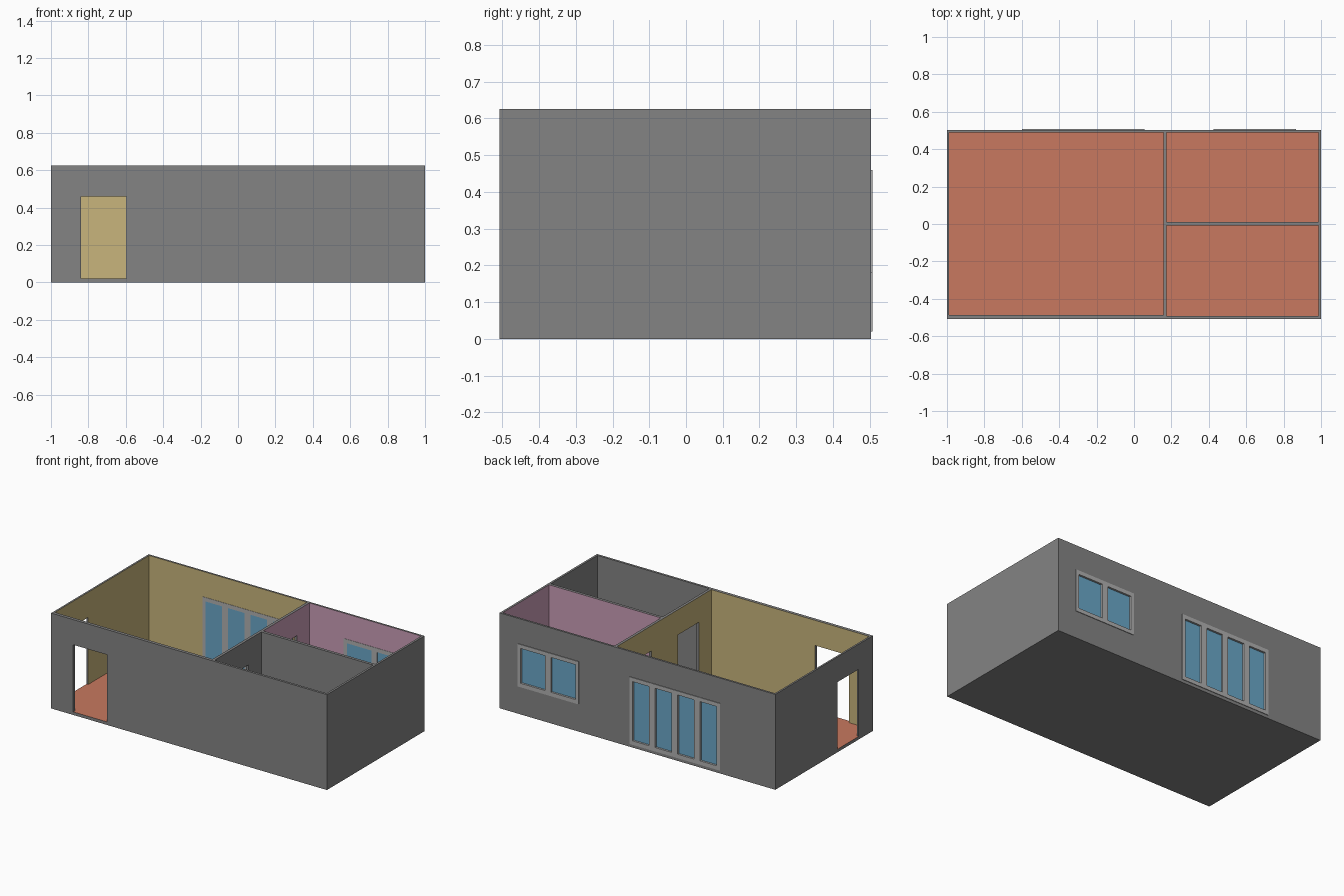
import bpy, bmesh

if "Cube" in bpy.data.objects:
    bpy.data.objects.remove(bpy.data.objects["Cube"])

H, FLOOR, HEAD = 0.625, 0.02, 0.46   # wall top, floor level, opening head


def material(name, r, g, b):
    m = bpy.data.materials.new(name)
    m.diffuse_color = (r, g, b, 1)
    m.use_nodes = True
    m.node_tree.nodes["Principled BSDF"].inputs["Base Color"].default_value = m.diffuse_color
    return m


MATS = [material("wall_grey", .23, .23, .23), material("tan_paint", .58, .46, .20),
        material("pink_paint", .59, .34, .47), material("floor_orange", .58, .19, .115),
        material("frame_grey", .44, .44, .44), material("glass_blue", .145, .39, .58)]
GREY, TAN, PINK, ORANGE, FRAME, GLASS = range(6)


def box(name, x, y, z, mat=GREY, bottom=None):
    """Box from (min, max) ranges; the bottom face can have its own colour."""
    bm = bmesh.new()
    bmesh.ops.create_cube(bm, size=1)
    for v in bm.verts:
        v.co = [r[0] if c < 0 else r[1] for c, r in zip(v.co, (x, y, z))]
    bm.normal_update()
    for f in bm.faces:
        f.material_index = bottom if bottom is not None and f.normal.z < -.5 else mat
    me = bpy.data.meshes.new(name)
    bm.to_mesh(me)
    bm.free()
    for m in MATS:
        me.materials.append(m)
    ob = bpy.data.objects.new(name, me)
    bpy.context.collection.objects.link(ob)
    return ob


def cut(ob, cutters):
    """Subtract every cutter, bake the result and remove the cutters."""
    for c in cutters:
        c.hide_render = True
        mod = ob.modifiers.new("cut", 'BOOLEAN')
        mod.operation, mod.solver, mod.object = 'DIFFERENCE', 'EXACT', c
    bpy.context.view_layer.update()
    deps = bpy.context.evaluated_depsgraph_get()
    me = bpy.data.meshes.new_from_object(ob.evaluated_get(deps))
    ob.modifiers.clear()
    ob.data = me
    for c in cutters:
        bpy.data.objects.remove(c)


# openings in the back wall: (name, x range, z range, panes)
WINDOWS = [("sliding_door", (-.60, .055), (FLOOR, HEAD), 4),
           ("bedroom_window", (.425, .867), (.18, HEAD), 2)]

# house shell: rooms first, then doorways and window openings
shell = box("house_shell", (-1, 1), (-.507, .503), (0, H))
top = (FLOOR, H + .1)
cutters = [
    box("living_room", (-.988, .157), (-.486, .49), top, TAN, ORANGE),
    box("back_room", (.175, .986), (.011, .49), top, PINK, ORANGE),
    box("front_room", (.175, .986), (-.492, -.008), top, GREY, ORANGE)]
door = (FLOOR, HEAD)
cutters += [
    box("front_doorway", (-.84, -.595), (-.55, -.47), door, GREY, ORANGE),
    box("side_doorway", (-1.05, -.97), (-.36, -.14), door, GREY, ORANGE),
    box("front_room_doorway", (.14, .19), (-.36, -.14), door, GREY, ORANGE),
    box("back_room_doorway", (.14, .19), (.135, .36), door, GREY, ORANGE)]
for name, xr, zr, n in WINDOWS:
    cutters.append(box(name + "_opening", xr, (.47, .55), zr))
cut(shell, cutters)

# window frames with evenly spaced panes
SIDE, MULLION, RAIL = .022, .042, .026
for name, (x0, x1), (z0, z1), n in WINDOWS:
    frame = box(name + "_frame", (x0, x1), (.488, .507), (z0, z1), FRAME)
    w = (x1 - x0 - 2 * SIDE - (n - 1) * MULLION) / n
    holes = []
    for i in range(n):
        a = x0 + SIDE + i * (w + MULLION)
        holes.append(box("hole", (a, a + w), (.45, .55), (z0 + RAIL, z1 - RAIL), FRAME))
        box(f"{name}_glass_{i + 1}", (a, a + w), (.490, .494),
            (z0 + RAIL, z1 - RAIL), GLASS)
    cut(frame, holes)
